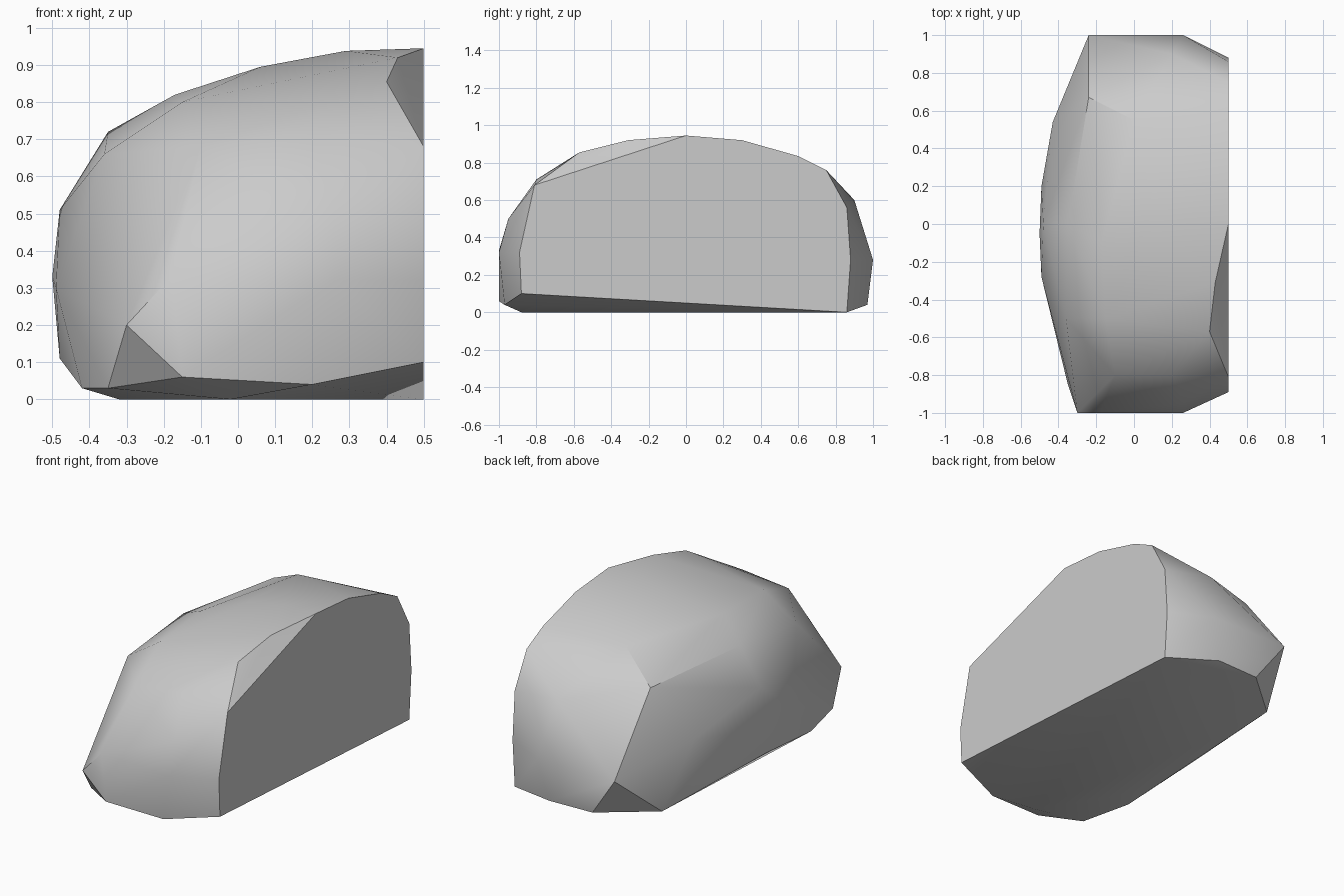
import bpy
import bmesh
import math

# Remove the default object
default_cube = bpy.data.objects.get("Cube")
if default_cube:
    bpy.data.objects.remove(default_cube, do_unlink=True)


def make_material(name, color):
    material = bpy.data.materials.new(name)
    material.use_nodes = True
    material.diffuse_color = color
    shader = material.node_tree.nodes["Principled BSDF"]
    shader.inputs["Base Color"].default_value = color
    return material


def hull_object(name, corners, material):
    """Wrap the corner points in a convex, clean stone surface."""
    bm = bmesh.new()
    for corner in corners:
        bm.verts.new(corner)
    bmesh.ops.convex_hull(bm, input=bm.verts)
    loose = [v for v in bm.verts if not v.link_faces]
    bmesh.ops.delete(bm, geom=loose, context="VERTS")
    bmesh.ops.dissolve_limit(bm, angle_limit=math.radians(1),
                             verts=bm.verts, edges=bm.edges)
    bmesh.ops.recalc_face_normals(bm, faces=bm.faces)
    mesh = bpy.data.meshes.new(name)
    bm.to_mesh(mesh)
    bm.free()
    mesh.materials.append(material)
    obj = bpy.data.objects.new(name, mesh)
    bpy.context.collection.objects.link(obj)
    return obj


# Outline of the flat cut side, as (y, z)
cut_x = 0.5
cut_outline = [(-.88, .1), (-.89, .32), (-.81, .68), (0, .945), (.3, .92),
               (.6, .835), (.75, .76), (.86, .56), (.88, .28), (.86, 0)]
corners = [(cut_x, y, z) for y, z in cut_outline]

# Blunt front end
corners += [(-.3, -1, .2), (-.15, -1, .06), (.26, -1, .32), (-.18, -1, .33),
            (.2, -.97, .04), (.26, -.95, .5), (-.1, -.8, .68), (.2, -.8, .71)]

# Blunt back end
corners += [(-.24, 1, .28), (.26, 1, .28), (.2, .97, .04), (-.07, .96, .04),
            (.2, .9, .6), (-.24, .67, .7)]

# Domed top
corners += [(.4, -.57, .855), (.43, -.31, .92), (.29, 0, .938),
            (.06, 0, .895), (-.17, -.1, .82), (-.35, 0, .72),
            (-.15, -.5, .8), (-.36, -.5, .66), (0, .55, .83)]

# Bulging left flank
corners += [(-.5, -.05, .33), (-.48, 0, .51), (-.49, -.28, .3),
            (-.49, .2, .33), (-.43, .54, .4), (-.48, -.05, .11)]

# Worn underside rim
corners += [(-.42, -.55, .03), (-.35, -.85, .03), (-.35, .72, .03),
            (-.02, -.88, 0), (-.32, -.4, 0), (-.3, .4, 0)]

stone_grey = make_material("stone grey", (0.6, 0.6, 0.6, 1))
boulder = hull_object("boulder", corners, stone_grey)

# Soft shading that keeps the broken edges crisp
bpy.ops.object.select_all(action="DESELECT")
boulder.select_set(True)
bpy.context.view_layer.objects.active = boulder
bpy.ops.object.shade_smooth_by_angle(angle=math.radians(30))
